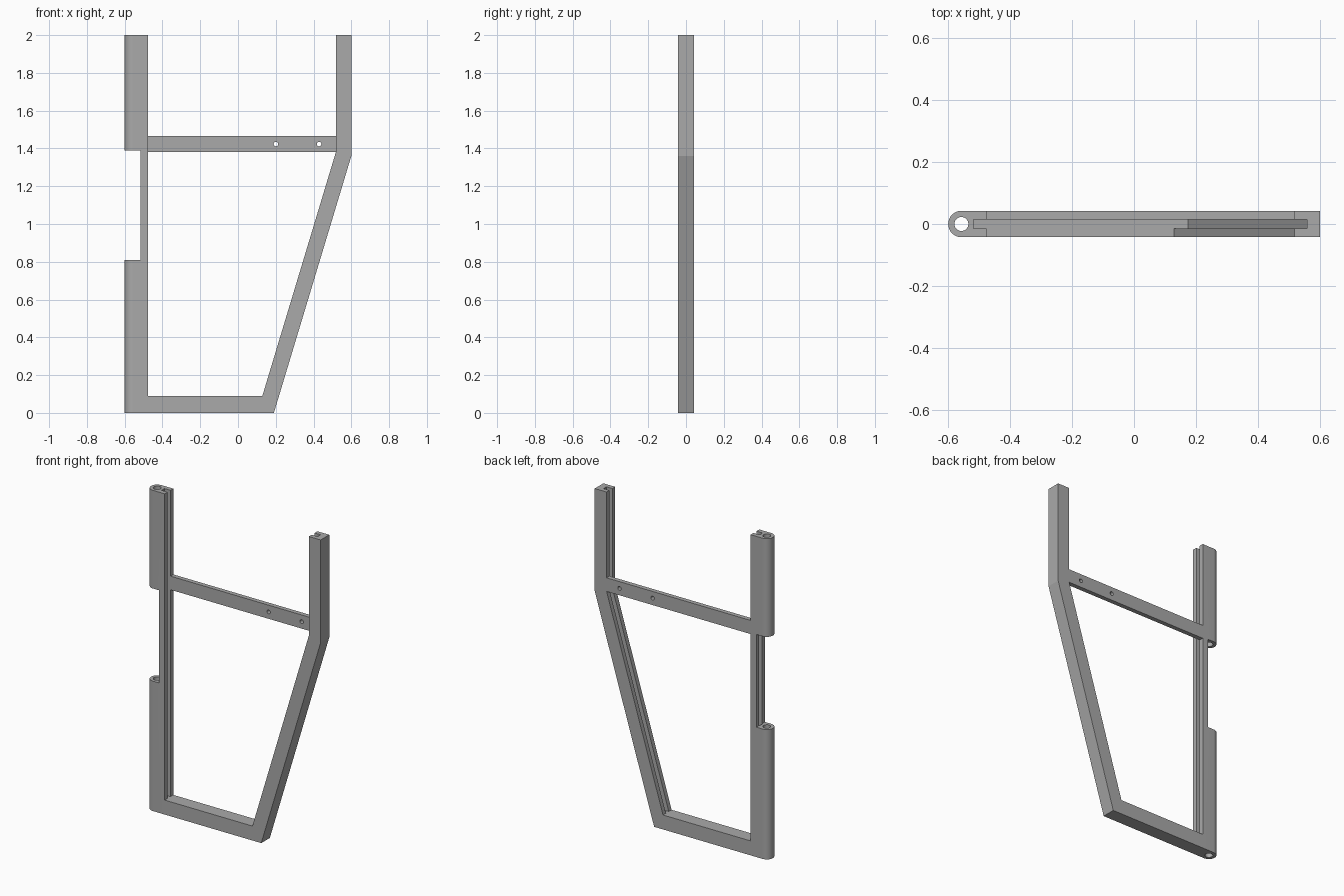
import bpy, bmesh, math
from mathutils import Vector

cube = bpy.data.objects.get("Cube")
if cube:
    bpy.data.objects.remove(cube, do_unlink=True)

grey = bpy.data.materials.new("mid_grey")
grey.use_nodes = True
grey.diffuse_color = (0.4, 0.4, 0.4, 1)
grey.node_tree.nodes["Principled BSDF"].inputs["Base Color"].default_value = (0.4, 0.4, 0.4, 1)

HALF = 0.0425      # half the frame depth
SLOT = 0.0145      # half the panel slot width
POST = -0.476      # inner face of the hinge post
SILL = 0.09        # top of the bottom rail
TOP = 2.0
PIN = -0.6 + HALF  # hinge pin centre


def prism(name, profile, axis, lo, hi):
    """Extrude a profile: (x, z) points along y, or (x, y) points along z."""
    place = (lambda a, b, t: (a, t, b)) if axis == "y" else (lambda a, b, t: (a, b, t))
    bm = bmesh.new()
    face = bm.faces.new([bm.verts.new(place(a, b, lo)) for a, b in profile])
    out = bmesh.ops.extrude_face_region(bm, geom=[face])
    moved = [v for v in out["geom"] if isinstance(v, bmesh.types.BMVert)]
    bmesh.ops.translate(bm, verts=moved, vec=Vector(place(0, 0, hi - lo)))
    bmesh.ops.recalc_face_normals(bm, faces=bm.faces)
    mesh = bpy.data.meshes.new(name)
    bm.to_mesh(mesh)
    bm.free()
    mesh.materials.append(grey)
    obj = bpy.data.objects.new(name, mesh)
    bpy.context.collection.objects.link(obj)
    return obj


def rect(x0, x1, b0, b1):
    return [(x0, b0), (x1, b0), (x1, b1), (x0, b1)]


def arc(cx, cy, r, start, end, n):
    return [(cx + r * math.cos(start + (end - start) * i / n),
             cy + r * math.sin(start + (end - start) * i / n)) for i in range(n + 1)]


def circle(cx, cy, r, n=32):
    return arc(cx, cy, r, 0, 2 * math.pi, n)[:-1]


def select_only(obj):
    bpy.ops.object.select_all(action="DESELECT")
    obj.select_set(True)
    bpy.context.view_layer.objects.active = obj


def cut(obj, cutter):
    cutter.hide_render = True
    mod = obj.modifiers.new("cut", "BOOLEAN")
    mod.operation, mod.solver, mod.object = "DIFFERENCE", "EXACT", cutter
    select_only(obj)
    bpy.ops.object.modifier_apply(modifier=mod.name)
    bpy.data.objects.remove(cutter, do_unlink=True)


def smooth(obj):
    select_only(obj)
    bpy.ops.object.shade_smooth_by_angle(angle=math.radians(30))


# Hinge post: rounded outer edge, pin bore, latch cutout and panel slot
rounded = [(POST, -HALF), (POST, HALF)] + arc(PIN, 0, HALF, math.pi / 2, 1.5 * math.pi, 24)
post = prism("hinge_post", rounded, "z", 0, TOP)
cut(post, prism("pin_cutter", circle(PIN, 0, 0.0225), "z", -0.1, TOP + 0.1))
cut(post, prism("slot_cutter", rect(-0.518, -0.4, -SLOT, SLOT), "z", SILL, TOP + 0.1))
cut(post, prism("cutout_cutter", rect(-0.7, -0.515, 0.81, 1.388), "y", -0.1, 0.1))
smooth(post)

# Bottom rail, sloping rail and upright in one bent piece, slotted inside
bent = [(POST, 0), (0.19, 0), (0.6, 1.36), (0.6, TOP),
        (0.518, TOP), (0.518, 1.38), (0.129, SILL), (POST, SILL)]
rail = prism("bent_rail", bent, "y", -HALF, HALF)
slot = [(0.1, SILL), (0.174, SILL), (0.559, 1.37), (0.559, TOP + 0.1), (0.4, TOP + 0.1)]
cut(rail, prism("rail_slot_cutter", slot, "y", -SLOT, SLOT))

# Crossbar behind the slot, with two screw holes
bar = prism("crossbar", rect(POST, 0.518, 1.38, 1.465), "y", SLOT, HALF)
for x in (0.201, 0.429):
    cut(bar, prism("screw_cutter", circle(x, 1.423, 0.012, 24), "y", -0.1, 0.1))
smooth(bar)
